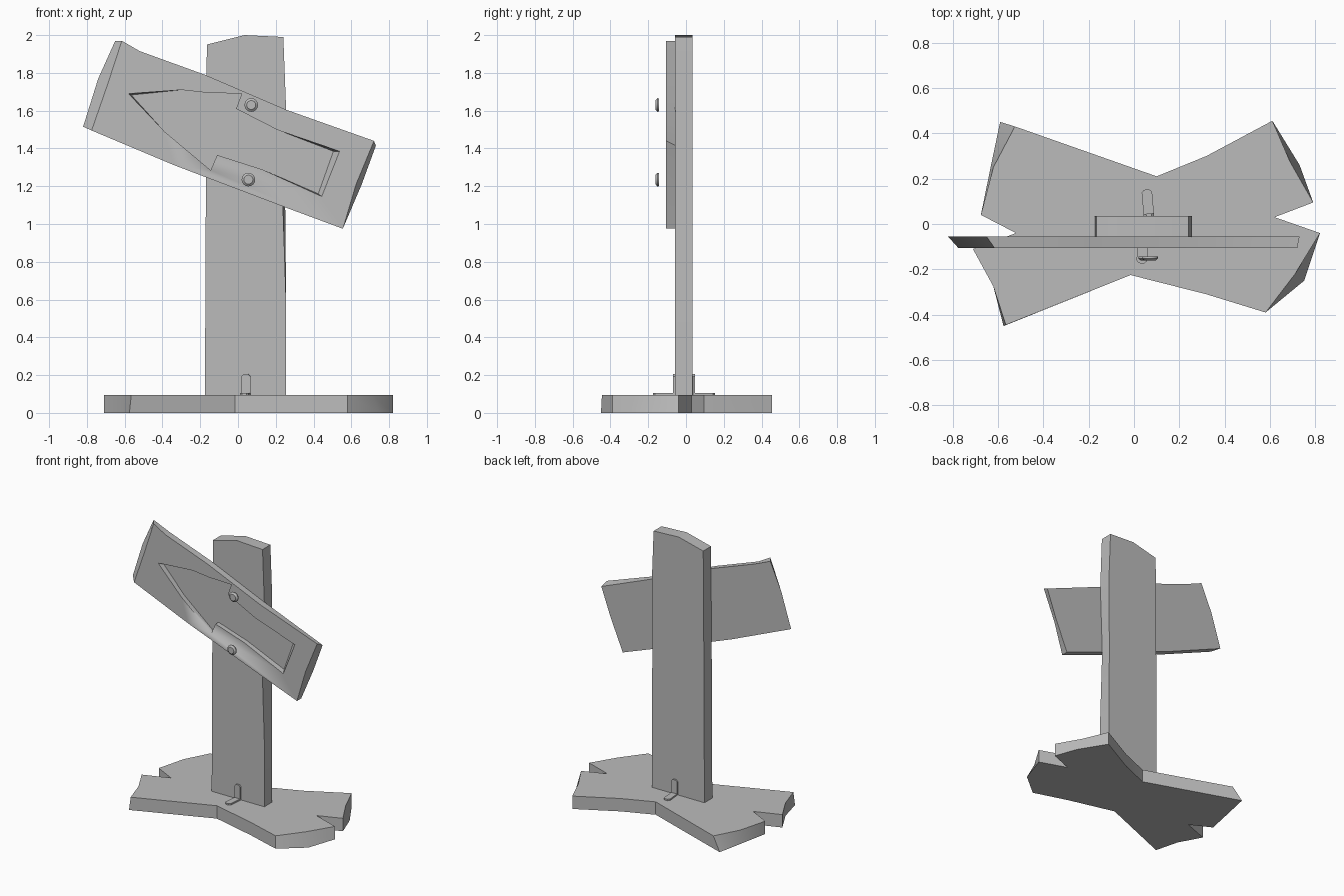
import bpy
import bmesh
import math
from mathutils import Matrix, Vector

cube = bpy.data.objects.get("Cube")
if cube:
    bpy.data.objects.remove(cube, do_unlink=True)

grey = bpy.data.materials.new("plain grey")
grey.use_nodes = True
colour = (0.5, 0.5, 0.5, 1)
grey.diffuse_color = colour
grey.node_tree.nodes["Principled BSDF"].inputs["Base Color"].default_value = colour


def flat_on_ground(u, v, depth):
    return Vector((u, v, depth))


def upright(u, v, depth):
    return Vector((u, depth, v))


def finish(name, bm):
    bmesh.ops.recalc_face_normals(bm, faces=bm.faces)
    mesh = bpy.data.meshes.new(name)
    bm.to_mesh(mesh)
    bm.free()
    mesh.materials.append(grey)
    obj = bpy.data.objects.new(name, mesh)
    bpy.context.collection.objects.link(obj)
    bpy.ops.object.select_all(action="DESELECT")
    obj.select_set(True)
    bpy.context.view_layer.objects.active = obj
    bpy.ops.object.shade_smooth_by_angle(angle=math.radians(30))
    return obj


def slab(name, outline, start, end, place, moved=None):
    """Loft an outline between two depths; moved gives shifted points at the end."""
    moved = moved or {}
    bm = bmesh.new()
    first = [bm.verts.new(place(u, v, start)) for u, v in outline]
    last = [bm.verts.new(place(*moved.get(i, p), end)) for i, p in enumerate(outline)]
    bm.faces.new(first)
    bm.faces.new(last)
    for i in range(len(first)):
        j = (i + 1) % len(first)
        bm.faces.new((first[i], first[j], last[j], last[i]))
    return finish(name, bm)


# Rough-cut ground plank with notched, splayed ends
base_outline = [
    (-0.59, 0.45), (0.1, 0.21), (0.32, 0.3), (0.61, 0.455), (0.73, 0.26),
    (0.79, 0.095), (0.62, 0.03), (0.82, -0.04), (0.75, -0.25), (0.58, -0.39),
    (0.32, -0.31), (-0.015, -0.225), (-0.575, -0.45), (-0.62, -0.275),
    (-0.71, -0.11), (-0.52, -0.04), (-0.675, 0.04), (-0.63, 0.26),
]
slab("base_plank", base_outline, 0, 0.095, flat_on_ground,
     {0: (-0.525, 0.43), 4: (0.69, 0.27), 8: (0.71, -0.22),
      12: (-0.565, -0.445), 17: (-0.62, 0.25)})

# Upright post with a crooked top
post_outline = [
    (-0.175, 0.09), (0.255, 0.09), (0.255, 0.57), (0.25, 1.09),
    (0.255, 1.6), (0.24, 1.99), (0.035, 2), (-0.165, 1.95), (-0.17, 1.2),
]
slab("post", post_outline, 0.035, -0.057, upright, {3: (0.238, 1.09)})

# Tilted sign board with slanted ends
board_outline = [
    (-0.65, 1.97), (-0.52, 1.915), (-0.175, 1.79), (0.255, 1.605),
    (0.73, 1.415), (0.655, 1.21), (0.555, 0.975), (0.245, 1.09),
    (-0.335, 1.31), (-0.82, 1.515), (-0.74, 1.77),
]
board = slab("sign_board", board_outline, -0.055, -0.105, upright,
             {0: (-0.615, 1.97), 4: (0.72, 1.44), 5: (0.625, 1.21),
              9: (-0.775, 1.495), 10: (-0.69, 1.74)})

# Arrow recess carved into the board
arrow_outline = [
    (-0.58, 1.69), (-0.3, 1.71), (-0.165, 1.695), (0.02, 1.69),
    (-0.01, 1.61), (0.205, 1.5), (0.54, 1.385), (0.445, 1.145),
    (0.125, 1.29), (-0.11, 1.365), (-0.145, 1.285), (-0.39, 1.49),
]
cutter = slab("arrow_cutter", arrow_outline, -0.108, -0.07, upright,
              {0: (-0.565, 1.683), 6: (0.505, 1.385), 7: (0.425, 1.16)})
cut = board.modifiers.new("arrow recess", "BOOLEAN")
cut.operation = "DIFFERENCE"
cut.solver = "EXACT"
cut.object = cutter
bpy.context.view_layer.objects.active = board
bpy.ops.object.modifier_apply(modifier=cut.name)
bpy.data.objects.remove(cutter, do_unlink=True)


# Domed bolt heads
def bolt(name, x, z, sides=16):
    bm = bmesh.new()
    rings = []
    for radius, y in ((0.035, -0.143), (0.036, -0.152), (0.024, -0.162)):
        ring = []
        for i in range(sides):
            a = math.tau * i / sides
            ring.append(bm.verts.new(upright(x + radius * math.cos(a),
                                             z + radius * math.sin(a), y)))
        rings.append(ring)
    for low, high in zip(rings, rings[1:]):
        for i in range(sides):
            j = (i + 1) % sides
            bm.faces.new((low[i], low[j], high[j], high[i]))
    bm.faces.new(rings[0])
    bm.faces.new(rings[-1])
    finish(name, bm)


bolt("upper_bolt", 0.07, 1.63)
bolt("lower_bolt", 0.055, 1.235)


# Angle brackets holding the post to the base
def tab(width, length):
    w = width / 2
    c = w / 2
    return [(-w, 0), (w, 0), (w, length - c), (c, length), (-c, length), (-w, length - c)]


def bracket(side, x, y, turn):
    leg = slab(side + "_bracket_leg", tab(0.046, 0.11), 0, 0.012, upright)
    foot = slab(side + "_bracket_foot", tab(0.046, 0.118), 0, 0.011, flat_on_ground)
    spin = Matrix.Translation((x, y, 0.095)) @ Matrix.Rotation(turn, 4, "Z")
    for part in (leg, foot):
        part.data.transform(spin)


bracket("back", 0.066, 0.034, math.radians(5))
bracket("front", 0.043, -0.056, math.radians(175))
